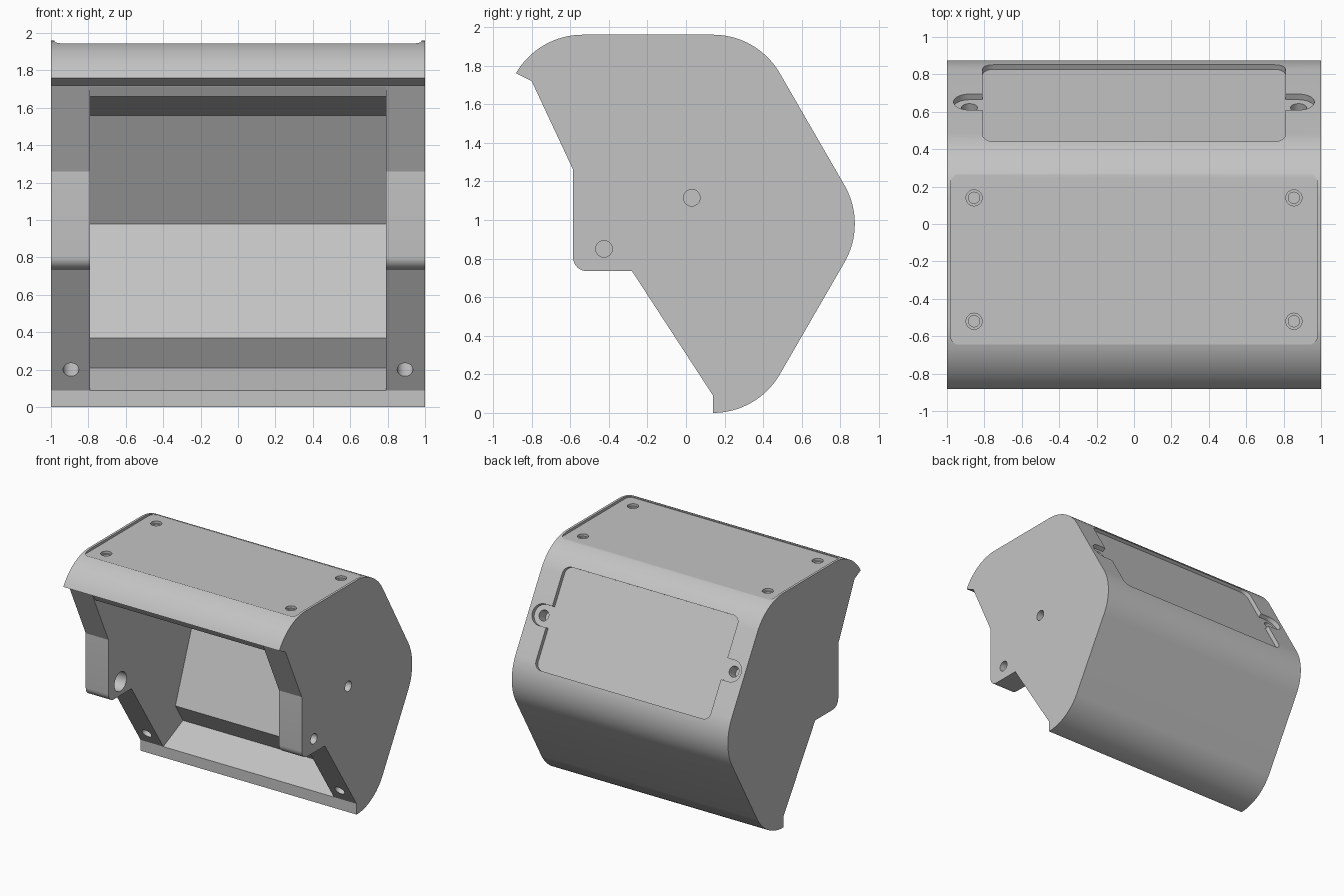
import bpy, bmesh
from math import cos, sin, radians
from mathutils import Matrix, Vector

if "Cube" in bpy.data.objects:
    bpy.data.objects.remove(bpy.data.objects["Cube"], do_unlink=True)

grey = bpy.data.materials.new("plain grey")
grey.use_nodes = True
colour = (0.55, 0.55, 0.55, 1)
grey.diffuse_color = colour
grey.node_tree.nodes["Principled BSDF"].inputs["Base Color"].default_value = colour


def arc(cx, cy, r, start, end, steps=16):
    angles = [radians(start + (end - start) * i / steps) for i in range(steps + 1)]
    return [(cx + r * cos(a), cy + r * sin(a)) for a in angles]


def circle(r, cx=0, cy=0):
    return arc(cx, cy, r, 0, 360, 32)[:-1]


def rounded_rect(x0, x1, y0, y1, r):
    corners = [(x1 - r, y1 - r, 0), (x0 + r, y1 - r, 90),
               (x0 + r, y0 + r, 180), (x1 - r, y0 + r, 270)]
    return [p for cx, cy, a in corners for p in arc(cx, cy, r, a, a + 90, 6)]


def frame(origin, normal, across=(1, 0, 0)):
    ez, ex = Vector(normal).normalized(), Vector(across)
    m = Matrix((ex, ez.cross(ex), ez)).transposed().to_4x4()
    m.translation = origin
    return m


def prism(name, outline, low, high, matrix):
    bm = bmesh.new()
    face = bm.faces.new([bm.verts.new((u, v, low)) for u, v in outline])
    new = bmesh.ops.extrude_face_region(bm, geom=[face])["geom"]
    bmesh.ops.translate(bm, vec=(0, 0, high - low),
                        verts=[v for v in new if isinstance(v, bmesh.types.BMVert)])
    bm.transform(matrix)
    bmesh.ops.recalc_face_normals(bm, faces=bm.faces)
    mesh = bpy.data.meshes.new(name)
    bm.to_mesh(mesh)
    bm.free()
    mesh.materials.append(grey)
    obj = bpy.data.objects.new(name, mesh)
    bpy.context.collection.objects.link(obj)
    return obj


side = frame((0, 0, 0), (1, 0, 0), (0, 1, 0))

# Housing: side profile with large rounded corners and a stepped front edge
profile = (arc(0.14, 0.4, 0.4, -90, -30) + arc(0.475, 0.98, 0.4, -30, 30)
           + arc(0.14, 1.56, 0.4, 30, 90) + arc(-0.535, 1.56, 0.4, 90, 150)
           + [(-0.8, 1.72), (-0.585, 1.26)]
           + arc(-0.515, 0.805, 0.07, 180, 270, 8) + [(-0.28, 0.735), (0.14, 0.09)])
housing = prism("housing", profile, -1, 1, side)
bpy.context.view_layer.objects.active = housing
housing.select_set(True)


def cut(outline, low, high, matrix):
    tool = prism("cutter", outline, low, high, matrix)
    tool.hide_render = True
    mod = housing.modifiers.new("cut", "BOOLEAN")
    mod.operation, mod.solver, mod.object = "DIFFERENCE", "EXACT", tool
    bpy.ops.object.modifier_apply(modifier=mod.name)
    bpy.data.objects.remove(tool, do_unlink=True)


# Open front cavity between the two thick side walls
cavity = [(-0.79, 1.712), (-0.76, 1.66), (0.2, 1.56), (0.53, 0.98), (0.3, 0.37),
          (0.4, 0.21), (0.14, 0.09), (-1.1, 0.09), (-1.1, 1.712)]
cut(cavity, -0.79, 0.79, side)

# Shallow panel seat on top
cut(rounded_rect(-0.98, 0.98, -0.645, 0.265, 0.045), 1.94, 2.1, Matrix())

# Shallow cover seat on the upper back slope, with a round tab at each end
slope = frame((0, 0.648, 1.47), (0, 0.866, 0.5))
cut(rounded_rect(-0.81, 0.81, -0.41, 0.41, 0.06), -0.03, 0.2, slope)

for s in (-1, 1):
    # Cover tabs and their screw holes
    tab = arc(0.88, 0, 0.085, -90, 90) + [(0.78, 0.085), (0.78, -0.085)]
    cut([(s * x, y) for x, y in tab], -0.03, 0.2, slope)
    cut(circle(0.043, s * 0.88), -0.13, 0.2, slope)

    # Stepped screw holes in the top seat
    for y in (0.14, -0.52):
        top = frame((s * 0.855, y, 1.94), (0, 0, 1))
        cut(circle(0.043), -0.02, 0.1, top)
        cut(circle(0.03), -0.15, 0.1, top)

    # Screw holes in the front flanges
    upper = frame((s * 0.893, -0.749, 1.61), (0, -0.906, -0.423))
    lower = frame((s * 0.893, 0.068, 0.2), (0, -0.838, -0.546))
    for flange in (upper, lower):
        cut(circle(0.042), -0.15, 0.08, flange)

    # Side holes, widened on the inside
    for y, z in ((0.03, 1.115), (-0.425, 0.85)):
        wall = frame((0, y, z), (s, 0, 0), (0, 1, 0))
        cut(circle(0.043), 0.7, 1.1, wall)
        cut(circle(0.08), 0.7, 0.9, wall)

bpy.ops.object.shade_smooth_by_angle(angle=radians(20))
